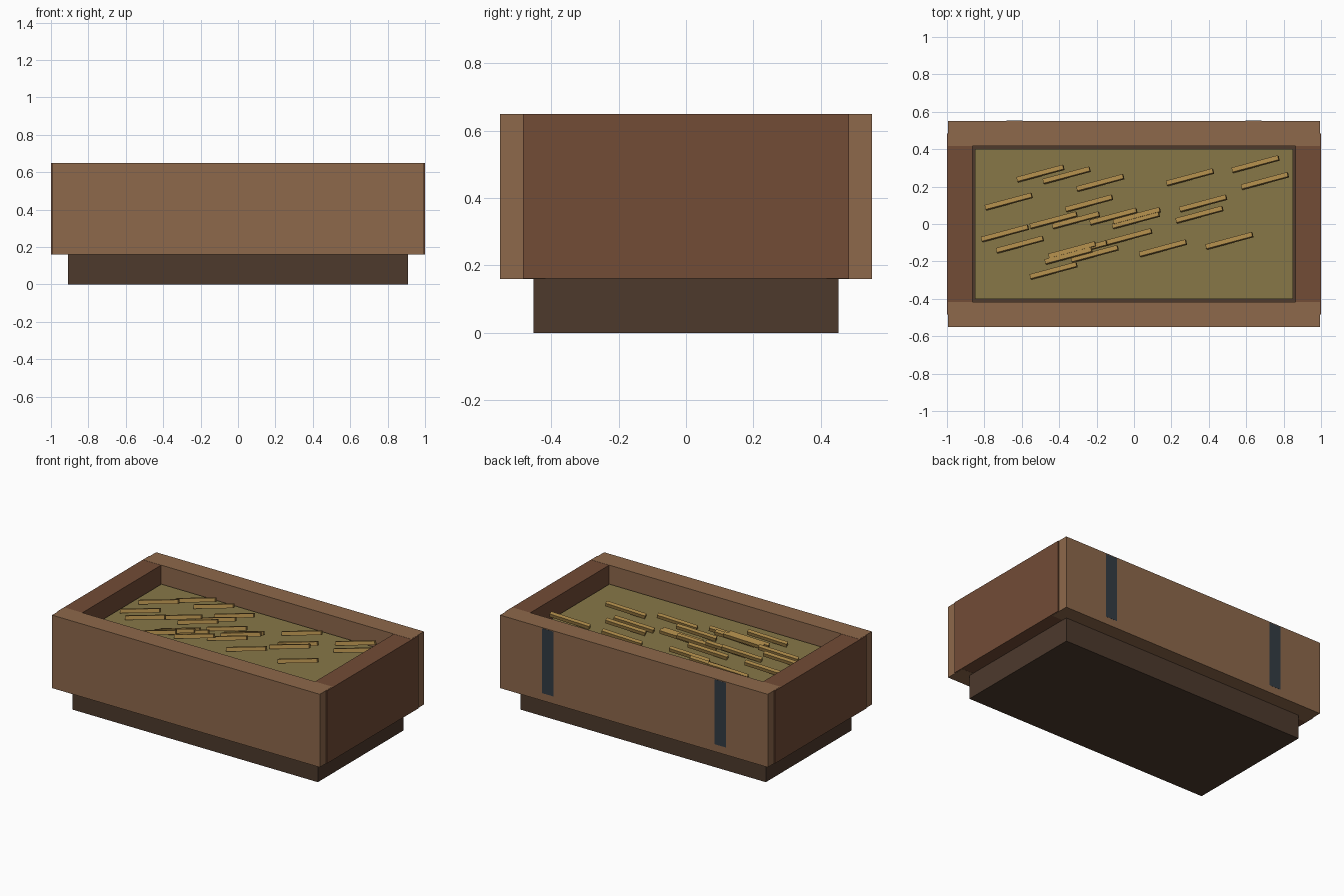
import bpy
from math import radians

if "Cube" in bpy.data.objects:
    bpy.data.objects.remove(bpy.data.objects["Cube"])


def material(name, rgb):
    # sRGB 0-255 to linear viewport colour
    m = bpy.data.materials.new(name)
    m.diffuse_color = [(c / 255) ** 2.2 for c in rgb] + [1]
    m.use_nodes = True
    m.node_tree.nodes["Principled BSDF"].inputs["Base Color"].default_value = m.diffuse_color
    return m


def box(name, lo, hi, mat, rot=(0, 0, 0)):
    centre = [(a + b) / 2 for a, b in zip(lo, hi)]
    bpy.ops.mesh.primitive_cube_add(size=1, location=centre, rotation=rot)
    ob = bpy.context.object
    ob.name = name
    ob.scale = [b - a for a, b in zip(lo, hi)]
    ob.data.materials.append(mat)
    return ob


plank = material("plank_wood", (140, 104, 76))
end_wood = material("end_wood", (114, 77, 57))
dark = material("dark_wood", (78, 60, 48))
hay = material("hay", (134, 119, 73))
straw = material("straw", (168, 134, 74))
iron = material("iron", (54, 62, 70))

# Plinth
box("base", (-0.91, -0.453, 0), (0.91, 0.453, 0.161), dark)

# Long walls and end walls; the end walls sit slightly proud in x
for s, side in ((-1, "front"), (1, "back")):
    y0, y1 = sorted((s * 0.418, s * 0.552))
    box(side + "_wall", (-0.994, y0, 0.16), (0.994, y1, 0.65), plank)
for s, side in ((-1, "left"), (1, "right")):
    x0, x1 = sorted((s * 0.864, s))
    box(side + "_wall", (x0, -0.484, 0.161), (x1, 0.484, 0.649), end_wood)

# Thin iron bands nearly flush with the back wall
for s, side in ((-1, "left"), (1, "right")):
    box(side + "_band", (s * 0.64 - 0.043, 0.53, 0.21),
        (s * 0.64 + 0.043, 0.5527, 0.645), iron)

# Hay filling, with a narrow gap to the walls
box("hay_fill", (-0.85, -0.402, 0.155), (0.85, 0.402, 0.532), hay)

# Loose straws, all lying the same way
spots = [(-0.50, 0.27), (-0.36, 0.26), (-0.18, 0.22), (0.30, 0.25), (0.65, 0.32),
         (0.70, 0.23), (-0.67, 0.12), (-0.24, 0.11), (0.37, 0.11), (0.35, 0.05),
         (-0.11, 0.04), (0.015, 0.043), (0.01, 0.02), (-0.43, 0.02), (-0.31, 0.02),
         (-0.69, -0.05), (-0.61, -0.11), (-0.03, -0.07), (0.155, -0.13),
         (0.51, -0.09), (-0.27, -0.135), (-0.21, -0.16), (-0.33, -0.14),
         (-0.35, -0.17), (-0.43, -0.25)]
tilt = (radians(-15), radians(-10), radians(15))
for i, (x, y) in enumerate(spots):
    box(f"straw_{i + 1}", (x - 0.13, y - 0.0125, 0.557),
        (x + 0.13, y + 0.0125, 0.582), straw, tilt)
